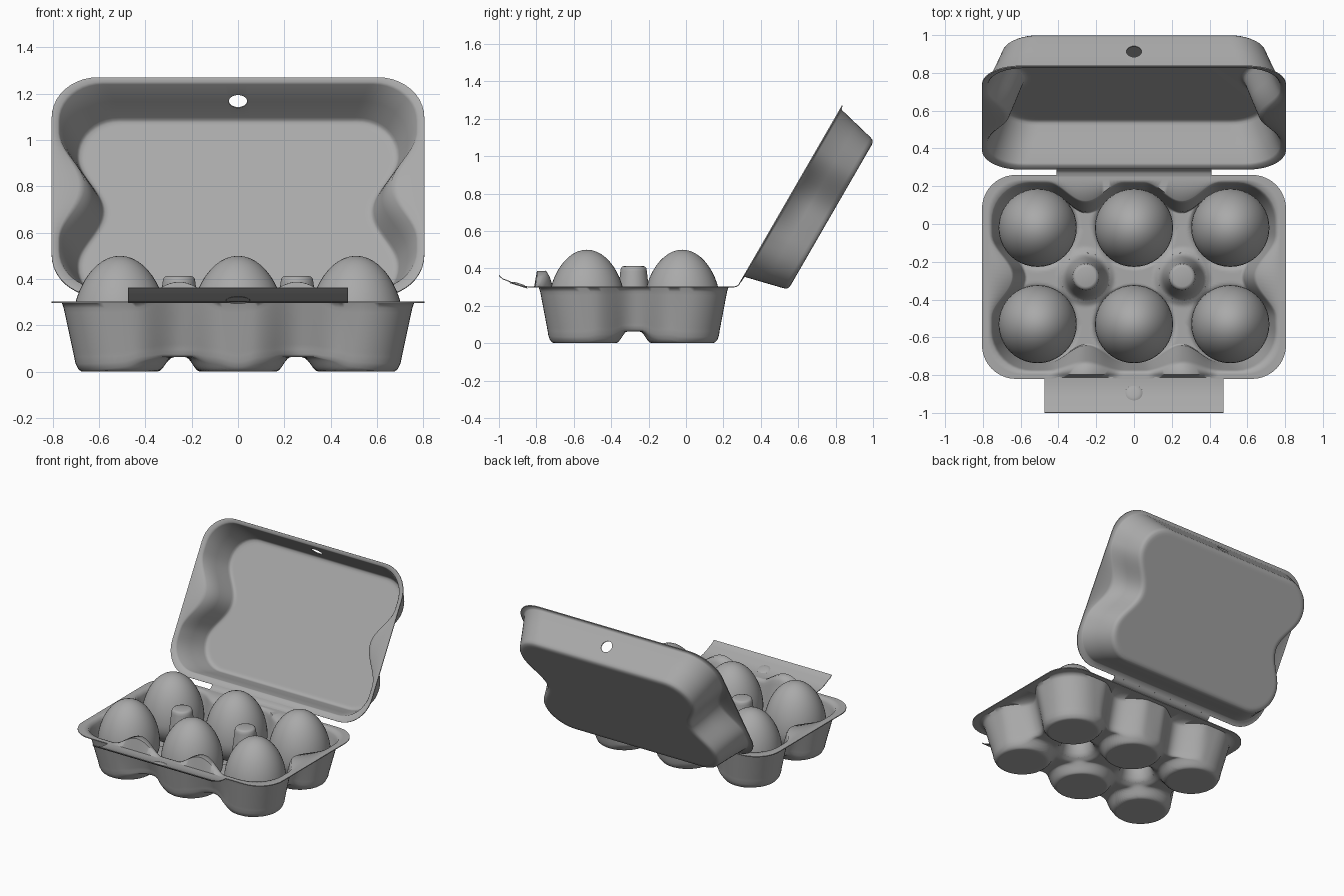
import bpy, bmesh
from math import pi, sin, cos, atan2, hypot
from mathutils import Matrix

if "Cube" in bpy.data.objects:
    bpy.data.objects.remove(bpy.data.objects["Cube"])

CX, CY = 0.51, 0.26          # cup spacing, relative to tray centre
TRAY_Y = -0.28
grey = bpy.data.materials.new("dark_grey")
grey.diffuse_color = (0.4, 0.4, 0.4, 1)
grey.use_nodes = True
grey.node_tree.nodes["Principled BSDF"].inputs["Base Color"].default_value = grey.diffuse_color


def bump(v, c, w):
    d = abs(v - c)
    return 0.5 + 0.5 * cos(pi * d / w) if d < w else 0.0


def ramp(v, a, b):
    t = min(1, max(0, (v - a) / (b - a)))
    return t * t * (3 - 2 * t)


def outline(hx, hy, r, nx=64, ny=30, nc=10):
    """Rounded rectangle, counter-clockwise, same point count for any size."""
    pts = []
    corners = [(1, 1), (-1, 1), (-1, -1), (1, -1)]
    for k, (sx, sy) in enumerate(corners):
        cx, cy = sx * (hx - r), sy * (hy - r)
        for i in range(nc + 1):
            a = (k + i / nc) * pi / 2
            pts.append((cx + r * cos(a), cy + r * sin(a)))
        # straight run to the next corner
        n = nx if k % 2 == 0 else ny
        tx, ty = corners[(k + 1) % 4]
        a = (k + 1) * pi / 2
        p = pts[-1]
        q = (tx * (hx - r) + r * cos(a), ty * (hy - r) + r * sin(a))
        for i in range(1, n):
            f = i / n
            pts.append((p[0] + (q[0] - p[0]) * f, p[1] + (q[1] - p[1]) * f))
    return pts


def loft(bm, rings, closed=True):
    vr = [[bm.verts.new(p) for p in ring] for ring in rings]
    n = len(vr[0])
    for a, b in zip(vr, vr[1:]):
        for i in range(n if closed else n - 1):
            j = (i + 1) % n
            bm.faces.new((a[i], a[j], b[j], b[i]))
    return vr


def finish(bm, name, thick=0.0, angle=70, cutter=None):
    bmesh.ops.recalc_face_normals(bm, faces=bm.faces)
    me = bpy.data.meshes.new(name)
    bm.to_mesh(me)
    bm.free()
    me.materials.append(grey)
    ob = bpy.data.objects.new(name, me)
    bpy.context.collection.objects.link(ob)
    bpy.ops.object.select_all(action='DESELECT')
    ob.select_set(True)
    bpy.context.view_layer.objects.active = ob
    if thick:
        m = ob.modifiers.new("thickness", 'SOLIDIFY')
        m.thickness, m.offset = thick, 0
        bpy.ops.object.modifier_apply(modifier=m.name)
    if cutter:
        m = ob.modifiers.new("hole", 'BOOLEAN')
        m.operation, m.object, m.solver = 'DIFFERENCE', cutter, 'EXACT'
        bpy.ops.object.modifier_apply(modifier=m.name)
        bpy.data.objects.remove(cutter)
    bpy.ops.object.shade_smooth_by_angle(angle=angle * pi / 180)
    return ob


def revolve(name, profile, loc, n=40, thick=0.0):
    bm = bmesh.new()
    rings = [[(r * cos(2 * pi * i / n), r * sin(2 * pi * i / n), z) for i in range(n)]
             for r, z in profile]
    vr = loft(bm, rings)
    bm.faces.new(vr[-1])
    bmesh.ops.remove_doubles(bm, verts=bm.verts, dist=1e-5)
    ob = finish(bm, name, thick)
    ob.location = loc
    return ob


# ---- Tray: flange, pinched wall, floor with six cups and low webs
def pinch(p, hx, hy, side, back, front):
    x, y = p
    b = bump(abs(x), CX / 2, 0.2) * (back if y > 0 else front)
    return (x * (1 - side * bump(y, 0, 0.22) / hx), y * (1 - b / hy))


def floor_z(x, y):
    d = min(hypot(x - i * CX, abs(y) - CY) for i in (-1, 0, 1))
    web = 0.004 + 0.062 * ramp(d, 0.165, 0.225)
    r = hypot(abs(x) - CX / 2, y)
    return web + 0.03 * (1 - ramp(r, 0.1, 0.16))


def hump(x, y):
    return 0.085 * bump(abs(x), CX / 2, 0.18) ** 0.7 if y < -0.3 else 0


rings = [[(x, y, 0.3) for x, y in outline(0.805, 0.54, 0.18)],
         [(x, y, 0.3) for x, y in outline(0.79, 0.53, 0.18)],
         [(x, y, 0.3 + hump(x, y)) for x, y in outline(0.775, 0.515, 0.18)]]
top = [pinch(p, 0.76, 0.505, 0.11, 0.10, 0.035) for p in outline(0.76, 0.505, 0.21)]
bot = [pinch(p, 0.705, 0.457, 0.12, 0.11, 0.09) for p in outline(0.705, 0.457, 0.2)]
rings.append([(x, y, 0.3 + hump(x, y)) for x, y in top])
for k in range(1, 13):
    t = k / 12
    ring = []
    for (x, y), (u, v) in zip(top, bot):
        f = min(1, 0.1 + 0.9 * t)
        z0, z1 = 0.295 + hump(x, y), floor_z(u, v) + 0.03
        ring.append((x + (u - x) * f, y + (v - y) * f, z0 + (z1 - z0) * t))
    rings.append(ring)
for s in (0.992, 0.975, *[0.96 * (1 - k / 60) for k in range(60)]):
    rings.append([(x * s, y * s, floor_z(x * s, y * s) + (0.01 if s > 0.99 else 0))
                  for x, y in bot])
bm = bmesh.new()
vr = loft(bm, rings)
bm.faces.new(vr[-1])
bmesh.ops.delete(bm, context='FACES', geom=[
    f for f in bm.faces if hypot(abs(f.calc_center_median().x) - CX / 2,
                                 f.calc_center_median().y) < 0.125])
finish(bm, "tray", 0.006).location.y = TRAY_Y

# ---- Hollow posts between the cups
for s in (-1, 1):
    revolve("post", [(0.138, 0.0755), (0.13, 0.081), (0.12, 0.0885), (0.108, 0.108),
                     (0.099, 0.145), (0.088, 0.21), (0.077, 0.3), (0.068, 0.385),
                     (0.065, 0.4), (0.06, 0.407), (0.05, 0.41)],
            (s * CX / 2, TRAY_Y, 0), thick=0.006)

# ---- Eggs
egg = []
for k in range(25):
    a = -pi / 2 + pi * k / 24
    egg.append((0.207 * cos(a) * (1 - 0.06 * sin(a)),
                0.205 + sin(a) * (0.295 if a > 0 else 0.193)))
for i in (-1, 0, 1):
    for y in (-0.53, -0.02):
        revolve("egg", egg, (i * CX, y, 0))


# ---- Bent strips: closing tab and hinge
def strip(name, half, path):
    bm = bmesh.new()
    loft(bm, [[(x * half, y, z) for x in (-1, 1)] for y, z in path], closed=False)
    return finish(bm, name, 0.005)


strip("closing_tab", 0.475, [(-0.80, 0.3), (-0.84, 0.301), (-0.88, 0.306), (-0.92, 0.319),
                             (-0.96, 0.337), (-0.98, 0.344), (-1.0, 0.362)])
strip("hinge", 0.41, [(0.25, 0.3), (0.27, 0.304), (0.282, 0.312), (0.292, 0.33)])
revolve("tab_button", [(0.052, -0.004), (0.042, 0.005), (0.028, 0.009), (0.012, 0.01)],
        (0, -0.895, 0.311)).rotation_euler.x = -0.3

# ---- Lid, modelled flat then tilted open
def lid_ring(hx, hy, r, d, p):
    return [(x * (1 - p * bump(y, 0, 0.27) / hx), y, -d) for x, y in outline(hx, hy, r)]


rings = [[(x, y * (1.03 if y < 0 else 1), z) for x, y, z in lid_ring(0.805, 0.537, 0.2, 0, 0)],
         lid_ring(0.78, 0.517, 0.19, 0.002, 0.09),
         lid_ring(0.773, 0.512, 0.19, 0.012, 0.11), lid_ring(0.735, 0.487, 0.19, 0.115, 0.11),
         lid_ring(0.70, 0.463, 0.185, 0.213, 0.11), lid_ring(0.694, 0.458, 0.18, 0.227, 0.11),
         lid_ring(0.685, 0.449, 0.175, 0.235, 0.11), lid_ring(0.668, 0.433, 0.165, 0.238, 0.11),
         lid_ring(0.655, 0.42, 0.16, 0.238, 0.11)]
bm = bmesh.new()
vr = loft(bm, rings)
bm.faces.new(vr[-1])
bm.transform(Matrix.Translation((0, 0.5675, 0.805)) @ Matrix.Rotation(pi / 3, 4, 'X'))
bpy.ops.mesh.primitive_cylinder_add(vertices=32, radius=0.04, depth=0.14,
                                    location=(0, 0.918, 1.175),
                                    rotation=(-atan2(0.75, 0.66), 0, 0))
cutter = bpy.context.object
cutter.name = "latch_hole_cutter"
cutter.hide_render = True
finish(bm, "lid", 0.006, cutter=cutter)
